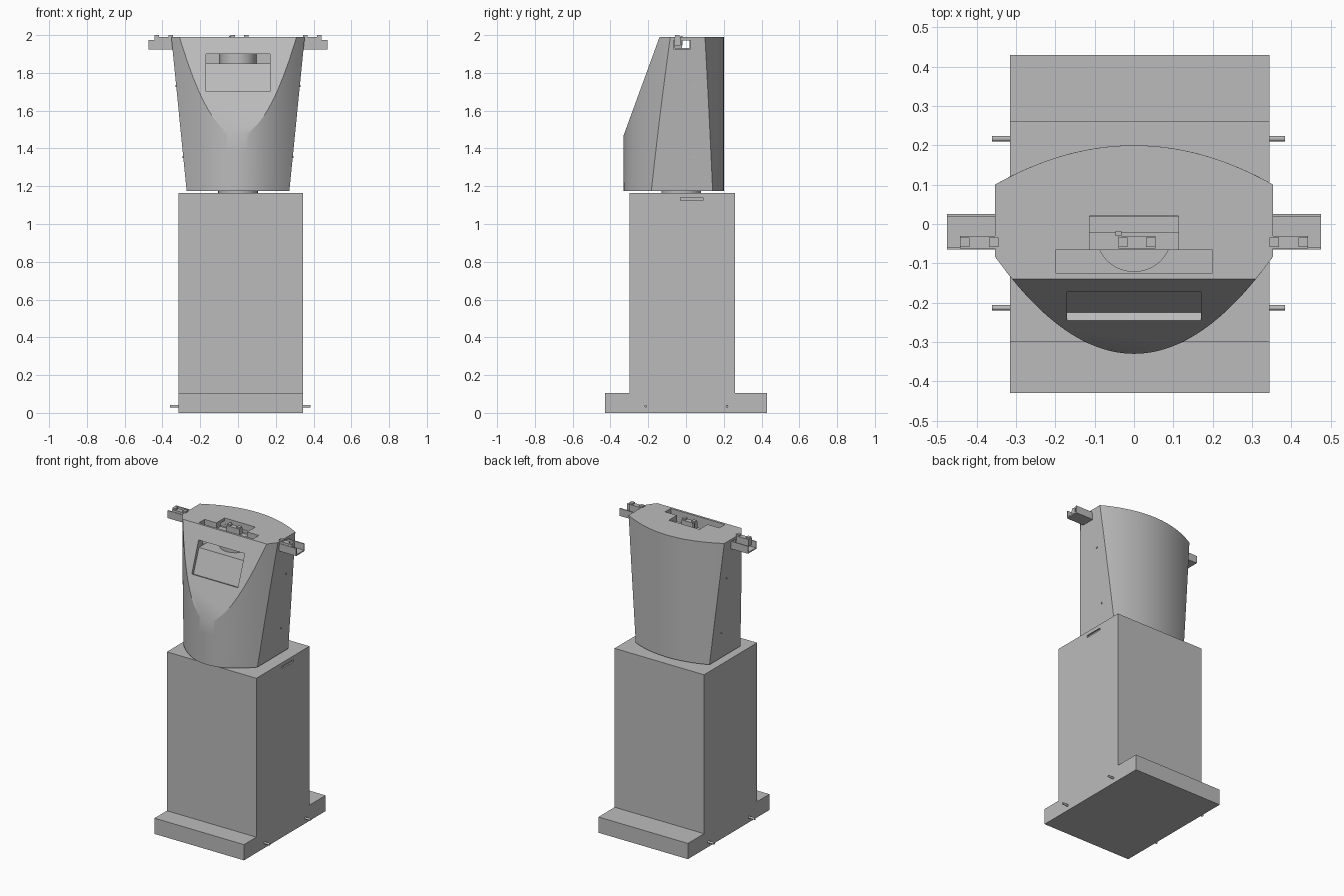
import bpy, bmesh, math
from mathutils import Vector

cube = bpy.data.objects.get("Cube")
if cube:
    bpy.data.objects.remove(cube, do_unlink=True)

grey = bpy.data.materials.new("plain_grey")
grey.use_nodes = True
grey.diffuse_color = (0.5, 0.5, 0.5, 1)
grey.node_tree.nodes["Principled BSDF"].inputs["Base Color"].default_value = (0.5, 0.5, 0.5, 1)


def finish(name, bm):
    bmesh.ops.recalc_face_normals(bm, faces=bm.faces)
    mesh = bpy.data.meshes.new(name)
    bm.to_mesh(mesh)
    bm.free()
    mesh.materials.append(grey)
    ob = bpy.data.objects.new(name, mesh)
    bpy.context.collection.objects.link(ob)
    return ob


def box(name, x, y, z, tilt=0):
    """Box from (min, max) pairs, optionally tilted about its own x axis."""
    bm = bmesh.new()
    bmesh.ops.create_cube(bm, size=1)
    bmesh.ops.scale(bm, vec=[b - a for a, b in (x, y, z)], verts=bm.verts)
    ob = finish(name, bm)
    ob.location = [(a + b) / 2 for a, b in (x, y, z)]
    ob.rotation_euler.x = tilt
    return ob


def rod(name, centre, radius, length, along_x=False, sides=32):
    bm = bmesh.new()
    bmesh.ops.create_cone(bm, cap_ends=True, segments=sides, radius1=radius,
                          radius2=radius, depth=length)
    ob = finish(name, bm)
    ob.location = centre
    if along_x:
        ob.rotation_euler.y = math.pi / 2
    smooth(ob)
    return ob


def activate(ob):
    bpy.ops.object.select_all(action='DESELECT')
    ob.select_set(True)
    bpy.context.view_layer.objects.active = ob


def smooth(ob):
    activate(ob)
    bpy.ops.object.shade_smooth_by_angle(angle=math.radians(25))


def cut(ob, cutter):
    cutter.hide_render = True
    activate(ob)
    mod = ob.modifiers.new("cut", 'BOOLEAN')
    mod.operation = 'DIFFERENCE'
    mod.solver = 'EXACT'
    mod.object = cutter
    bpy.ops.object.modifier_apply(modifier=mod.name)
    bpy.data.objects.remove(cutter, do_unlink=True)


# Plinth: foot plate and tall cabinet
WIDE = (-0.315, 0.345)
box("foot_plate", WIDE, (-0.43, 0.43), (0, 0.105))
cabinet = box("cabinet", WIDE, (-0.30, 0.26), (0.105, 1.165))
cut(cabinet, box("side_slot_cutter", (0.335, 0.36), (-0.03, 0.09), (1.125, 1.14)))
for y in (-0.213, 0.217):
    rod("foot_peg", (0.012, y, 0.035), 0.007, 0.745, True, 12)
rod("neck", (0, -0.025, 1.17), 0.105, 0.02)

# Tapered head: curved front and back, flat leaning sides
LOW, HIGH, STEPS, RINGS = 1.175, 1.99, 28, 8
bm = bmesh.new()
rings = []
for r in range(RINGS + 1):
    t = r / RINGS
    w = 0.272 + 0.081 * t
    xs = [w * (2 * i / STEPS - 1) for i in range(STEPS + 1)]
    outline = [(x, -0.33 + 1.98 * x * x) for x in xs]
    outline += [(x, 0.2 - 0.8 * x * x) for x in reversed(xs)]
    rings.append([bm.verts.new((x, y, LOW + (HIGH - LOW) * t)) for x, y in outline])
for a, b in zip(rings, rings[1:]):
    for i in range(len(a)):
        j = (i + 1) % len(a)
        bm.faces.new((a[i], a[j], b[j], b[i]))
bm.faces.new(rings[0])
bm.faces.new(rings[-1])

# Sloping console face sliced off the front
SLOPE = math.atan2(0.19, 0.52)
normal = Vector((0, -math.cos(SLOPE), math.sin(SLOPE)))
res = bmesh.ops.bisect_plane(bm, geom=bm.verts[:] + bm.edges[:] + bm.faces[:],
                             plane_co=(0, -0.14, HIGH), plane_no=normal, clear_outer=True)
edges = [e for e in res["geom_cut"] if isinstance(e, bmesh.types.BMEdge)]
bmesh.ops.holes_fill(bm, edges=[e for e in edges if e.is_boundary], sides=0)
head = finish("head", bm)

# Window, dial chamber, top openings and the cross channel
cut(head, box("window_cutter", (-0.17, 0.17), (-0.228, -0.188), (1.695, 1.907), -SLOPE))
cut(head, box("chamber_cutter", (-0.17, 0.17), (-0.215, -0.03), (1.85, 1.9)))
cut(head, box("top_slot_cutter", (-0.2, 0.2), (-0.125, -0.066), (1.852, 2.05)))
cut(head, box("top_pocket_cutter", (-0.113, 0.113), (-0.07, 0.02), (1.95, 2.05)))
cut(head, box("channel_cutter", (-0.5, 0.5), (-0.022, 0.018), (1.932, 1.972)))
smooth(head)
rod("dial", (0, -0.025, 1.877), 0.097, 0.055, sides=48)


def clip(name, x0, x1):
    """Small latch: a bar with a raised lug at each end."""
    box(name + "_bar", (x0, x1), (-0.062, -0.03), (1.945, 1.99))
    for x in (x0 + 0.012, x1 - 0.012):
        box(name + "_lug", (x - 0.012, x + 0.012), (-0.058, -0.034), (1.985, 2.0))


clip("centre_clip", -0.04, 0.055)
box("centre_clip_tab", (-0.047, -0.032), (-0.03, -0.018), (1.945, 1.995))

# Open trough handles, with latches and side screws, on both sides
for side, s in (("left", 1), ("right", -1)):
    def span(a, b):
        return tuple(sorted((s * a, s * b)))
    arm = span(0.34, 0.475)
    box(side + "_handle_floor", arm, (-0.065, 0.025), (1.925, 1.933))
    box(side + "_handle_back", arm, (0.018, 0.025), (1.925, 1.975))
    box(side + "_handle_front", arm, (-0.065, -0.058), (1.925, 1.975))
    clip(side + "_clip", *span(0.345, 0.442))
    for z in (1.355, 1.73):
        w = 0.272 + 0.081 * (z - LOW) / (HIGH - LOW)
        rod(side + "_screw", (s * w, 0.04, z), 0.006, 0.008, True, 12)
